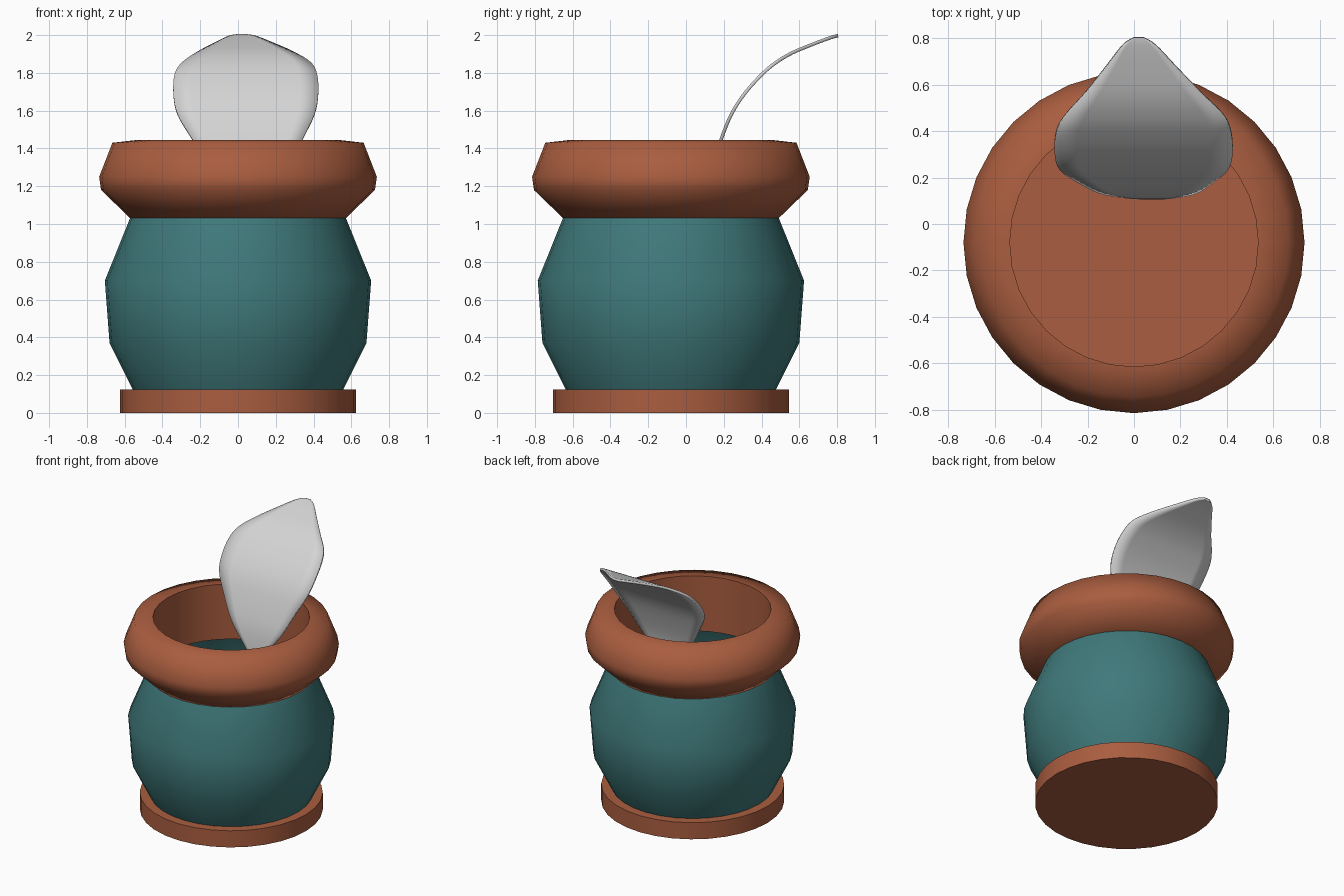
import bpy, bmesh, math

if "Cube" in bpy.data.objects:
    bpy.data.objects.remove(bpy.data.objects["Cube"])

POT_Y = -0.08
SEGS = 32


def material(name, rgb):
    m = bpy.data.materials.new(name)
    m.diffuse_color = (*rgb, 1)
    m.use_nodes = True
    m.node_tree.nodes["Principled BSDF"].inputs["Base Color"].default_value = m.diffuse_color
    return m


terracotta = material("terracotta", (0.40, 0.11, 0.05))
teal = material("teal", (0.05, 0.19, 0.195))
grey = material("light_grey", (0.66, 0.66, 0.66))


def finish(name, bm, mat):
    me = bpy.data.meshes.new(name)
    bm.to_mesh(me)
    bm.free()
    ob = bpy.data.objects.new(name, me)
    bpy.context.collection.objects.link(ob)
    me.materials.append(mat)
    for p in me.polygons:
        p.use_smooth = True
    return ob


def smooth_by_angle(ob, degrees):
    bpy.ops.object.select_all(action='DESELECT')
    bpy.context.view_layer.objects.active = ob
    ob.select_set(True)
    bpy.ops.object.shade_smooth_by_angle(angle=math.radians(degrees))


def lathe(name, profile, mat, closed=False, caps=False):
    """Spin an upward (radius, height) profile around the pot axis."""
    bm = bmesh.new()
    rings = [[bm.verts.new((r * math.cos(2 * math.pi * j / SEGS),
                            r * math.sin(2 * math.pi * j / SEGS) + POT_Y, z))
              for j in range(SEGS)] for r, z in profile]
    pairs = list(zip(rings, rings[1:]))
    if closed:
        pairs.append((rings[-1], rings[0]))
    for lo, hi in pairs:
        for j in range(SEGS):
            k = (j + 1) % SEGS
            bm.faces.new((lo[j], lo[k], hi[k], hi[j]))
    if caps:
        bm.faces.new(rings[0][::-1])
        bm.faces.new(rings[-1])
    return finish(name, bm, mat)


# Base disc, whose top is the floor inside the pot
base = lathe("base_disc", [(0.625, 0), (0.625, 0.125)], terracotta, caps=True)
smooth_by_angle(base, 60)

# Hollow belly
lathe("pot_body", [(0.555, 0.12), (0.68, 0.37), (0.705, 0.70), (0.57, 1.035)], teal)

# Thick collar with a straight inner wall
rim = lathe("pot_rim", [(0.535, 1.03), (0.57, 1.03), (0.725, 1.18), (0.735, 1.25),
                        (0.665, 1.43), (0.535, 1.445)], terracotta, closed=True)
smooth_by_angle(rim, 75)

# Curved leaf: y, z, left x, right x at each station from root to tip
STATIONS = [
    (0.115, 1.08, 0.03, 0.13), (0.120, 1.17, -0.04, 0.18),
    (0.140, 1.30, -0.15, 0.27), (0.185, 1.445, -0.24, 0.34),
    (0.240, 1.58, -0.32, 0.405), (0.310, 1.69, -0.342, 0.425),
    (0.400, 1.79, -0.335, 0.418), (0.470, 1.85, -0.295, 0.385),
    (0.560, 1.905, -0.215, 0.295), (0.680, 1.955, -0.120, 0.180),
    (0.770, 1.988, -0.05, 0.095), (0.805, 1.997, 0.0, 0.04),
]


def catmull(a, b, c, d, t):
    return 0.5 * (2 * b + (c - a) * t + (2 * a - 5 * b + 4 * c - d) * t * t
                  + (3 * b - a - 3 * c + d) * t ** 3)


def leaf():
    n, steps, cols = len(STATIONS), 4, 8
    rows = []
    for i in range(n - 1):
        quad = [STATIONS[max(0, min(n - 1, i + o))] for o in (-1, 0, 1, 2)]
        for s in range(steps):
            rows.append([catmull(*vals, s / steps) for vals in zip(*quad)])
    rows.append(STATIONS[-1])
    bm = bmesh.new()
    grid = [[bm.verts.new((l + (r - l) * c / cols, y, z)) for c in range(cols + 1)]
            for y, z, l, r in rows]
    for lo, hi in zip(grid, grid[1:]):
        for c in range(cols):
            bm.faces.new((lo[c], lo[c + 1], hi[c + 1], hi[c]))
    ob = finish("leaf", bm, grey)
    mod = ob.modifiers.new("thickness", 'SOLIDIFY')
    mod.thickness = 0.018
    mod.offset = 0
    return ob


smooth_by_angle(leaf(), 40)
